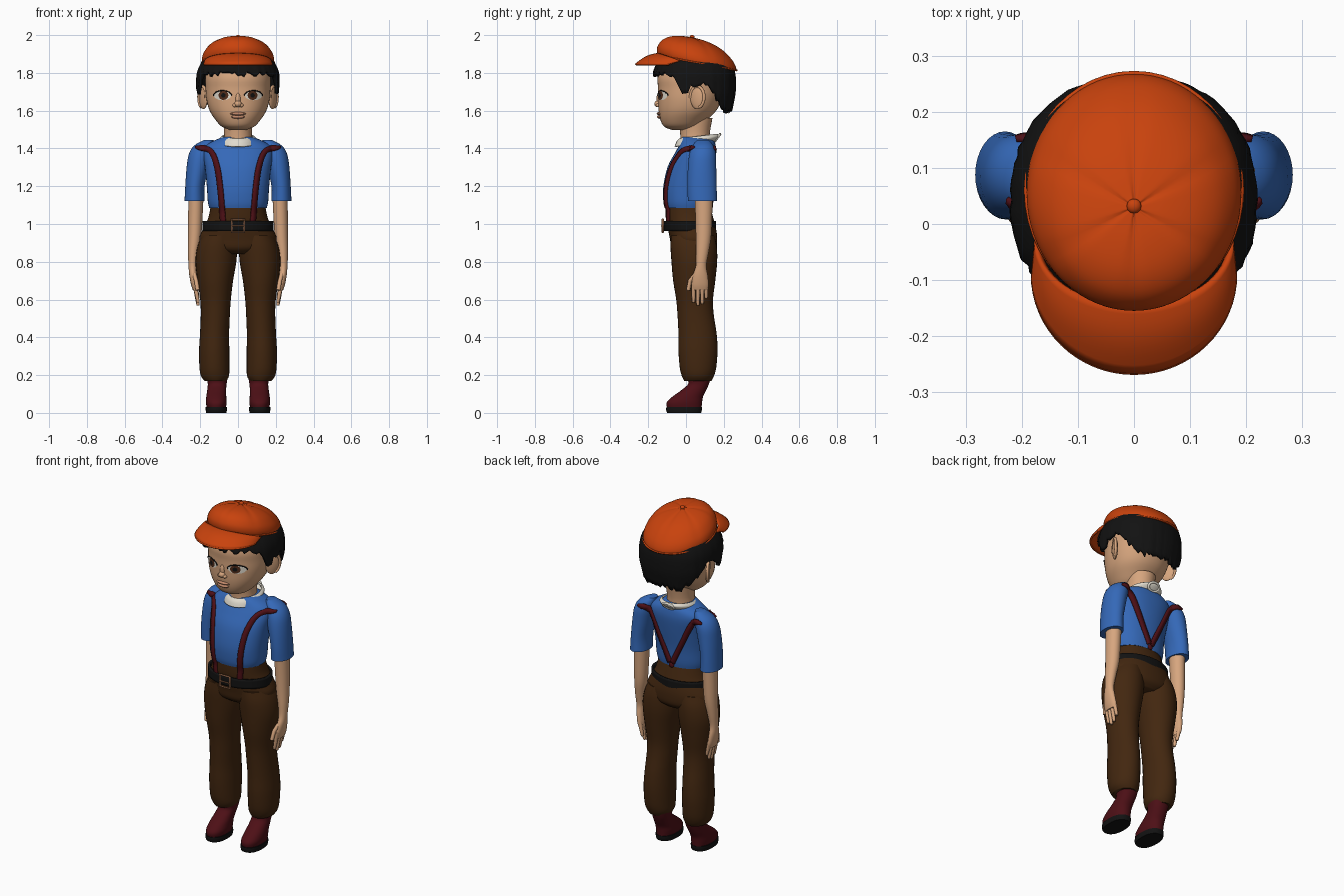
import bpy, math, random
from mathutils import Vector
from mathutils.bvhtree import BVHTree

random.seed(4)
if "Cube" in bpy.data.objects:
    bpy.data.objects.remove(bpy.data.objects["Cube"])


def material(name, *rgb):
    m = bpy.data.materials.new(name)
    m.use_nodes = True
    m.diffuse_color = (*rgb, 1)
    m.node_tree.nodes["Principled BSDF"].inputs["Base Color"].default_value = (*rgb, 1)
    return m


orange = material("orange cloth", .58, .055, .004)
skin = material("skin", .68, .38, .21)
black = material("black", .006, .006, .006)
blue = material("blue cloth", .035, .14, .48)
red = material("dark red leather", .075, .005, .008)
brown = material("brown cloth", .055, .02, .005)
white = material("off white", .75, .71, .62)
brass = material("brass", .36, .16, .08)
iris_brown = material("iris brown", .08, .025, .01)
lip = material("lip", .52, .24, .14)
SIDES = (("left", 1), ("right", -1))


def finish(name, mesh, mat, thick=0, offset=-1):
    mesh.materials.append(mat)
    mesh.shade_smooth()
    mesh.set_sharp_from_angle(angle=math.radians(50))
    ob = bpy.data.objects.new(name, mesh)
    bpy.context.collection.objects.link(ob)
    if thick:
        mod = ob.modifiers.new("thickness", "SOLIDIFY")
        mod.thickness, mod.offset = thick, offset
    return ob


def grid(name, rows, mat, closed=False, caps=False, thick=0, offset=-1):
    """Skin rows of points with quads."""
    n = len(rows[0])
    faces = []
    for r in range(len(rows) - 1):
        for i in range(n if closed else n - 1):
            j = (i + 1) % n
            faces.append((r * n + i, r * n + j, r * n + n + j, r * n + n + i))
    if caps:
        faces.append(tuple(reversed(range(n))))
        faces.append(tuple(range(len(rows) * n - n, len(rows) * n)))
    mesh = bpy.data.meshes.new(name)
    mesh.from_pydata([p for row in rows for p in row], [], faces)
    return finish(name, mesh, mat, thick, offset)


def smooth(keys, steps=4):
    """Catmull-Rom interpolation through tuples."""
    keys = [Vector(k) for k in keys]
    out = []
    for i in range(len(keys) - 1):
        a, b, c, d = keys[max(i - 1, 0)], keys[i], keys[i + 1], keys[min(i + 2, len(keys) - 1)]
        for s in range(steps):
            t = s / steps
            out.append(b + (c - a) * (t / 2) + (2 * a - 5 * b + 4 * c - d) * (t * t / 2)
                       + (3 * b - a - 3 * c + d) * (t ** 3 / 2))
    return out + [keys[-1]]


def power(v, p):
    return math.copysign(abs(v) ** p, v)


def loft(name, rings, mat, side=1, n=32, p=1, shear=0, caps=True, thick=0):
    """Rings are (height, centre x, half width, front y, back y)."""
    rows = []
    for z, cx, hw, yf, yb in smooth(rings):
        row = []
        for i in range(n):
            a = math.tau * i / n
            y = (yf + yb) / 2 + (yb - yf) / 2 * power(math.sin(a), p)
            row.append((cx * side + hw * power(math.cos(a), p), y, z + shear * (y - .06)))
        rows.append(row)
    return grid(name, rows, mat, True, caps, thick)


def tube(name, pts, r, mat, closed=False):
    cu = bpy.data.curves.new(name, "CURVE")
    cu.dimensions, cu.bevel_depth, cu.bevel_resolution, cu.use_fill_caps = "3D", r, 3, True
    sp = cu.splines.new("POLY")
    sp.points.add(len(pts) - 1)
    for q, co in zip(sp.points, pts):
        q.co = (*co, 1)
    sp.use_cyclic_u = closed
    cu.materials.append(mat)
    ob = bpy.data.objects.new(name, cu)
    bpy.context.collection.objects.link(ob)


def ball(name, loc, scale, mat, turn=0):
    bpy.ops.mesh.primitive_uv_sphere_add(segments=24, ring_count=14, location=loc, rotation=(0, 0, turn))
    ob = bpy.context.object
    ob.name, ob.scale = name, scale
    ob.data.materials.append(mat)
    ob.data.shade_smooth()


def projector(obs, direction):
    """Return a function giving the surface y at a given x and z."""
    trees = [BVHTree.FromPolygons([v.co for v in o.data.vertices],
                                  [f.vertices for f in o.data.polygons]) for o in obs]

    def at(x, z):
        hits = [t.ray_cast(Vector((x, -direction, z)), Vector((0, direction, 0)))[0] for t in trees]
        ys = [h.y for h in hits if h]
        return (min(ys) if direction > 0 else max(ys)) if ys else .09
    return at


# Head and neck
head = loft("head", [(1.497, 0, .04, -.07, .03), (1.515, 0, .085, -.115, .07), (1.55, 0, .118, -.135, .11),
                     (1.6, 0, .15, -.145, .16), (1.66, 0, .167, -.148, .19), (1.72, 0, .172, -.148, .21),
                     (1.78, 0, .172, -.15, .22), (1.85, 0, .15, -.12, .2), (1.91, 0, .09, -.05, .14)],
            skin, n=48, p=.93)
loft("neck", [(1.4, 0, .085, -.03, .13), (1.47, 0, .073, -.03, .125), (1.56, 0, .08, -.04, .14)], skin)
face_y = projector([head], 1)


def face_disc(name, x, z, rx, rz, lift, mat):
    rows = []
    for k in (.02, .35, .7, 1):
        ring = [(x + rx * k * math.cos(math.tau * i / 24), z + rz * k * math.sin(math.tau * i / 24)) for i in range(24)]
        rows.append([(u, face_y(u, w) - lift, w) for u, w in ring])
    grid(name, rows, mat, True)


for label, s in SIDES:
    face_disc(label + "_eye_white", s * .082, 1.68, .045, .025, .003, white)
    face_disc(label + "_iris", s * .077, 1.681, .026, .024, .005, iris_brown)
    face_disc(label + "_pupil", s * .077, 1.681, .012, .012, .007, black)
    lid = [(s * (.082 + .048 * math.cos(a)), 1.679 + .027 * math.sin(a)) for a in (math.pi * i / 12 for i in range(13))]
    tube(label + "_lashes", [(x, face_y(x, z) - .003, z) for x, z in lid], .003, black)
    ball(label + "_ear", (s * .183, .06, 1.67), (.014, .042, .062), skin, -.5 * s)
    arc = [math.radians(d) for d in range(-70, 200, 15)]
    tube(label + "_ear_rim", [(s * (.188 + .02 * math.cos(a)), .06 + .036 * math.cos(a), 1.672 + .057 * math.sin(a))
                              for a in arc], .008, skin)
    ball(label + "_nostril", (s * .017, -.148, 1.628), (.012, .012, .01), skin)
ball("nose_tip", (0, -.15, 1.636), (.019, .018, .017), skin)
ball("nose_bridge", (0, -.143, 1.66), (.014, .014, .035), skin)
ball("upper_lip", (0, -.139, 1.584), (.042, .016, .009), lip)
ball("lower_lip", (0, -.137, 1.567), (.036, .017, .01), lip)

# Hair with a ragged lower edge
edge = [(0, 1.79), (45, 1.79), (64, 1.77), (73, 1.69), (80, 1.69), (88, 1.735), (108, 1.735),
        (122, 1.67), (145, 1.6), (180, 1.61)]


def hair_edge(deg):
    for (a, u), (b, w) in zip(edge, edge[1:]):
        if deg <= b:
            return u + (w - u) * (deg - a) / (b - a)


columns = []
for i in range(96):
    a = math.tau * i / 96
    low = hair_edge(math.degrees(min(a, math.tau - a))) + random.uniform(-.014, .014)
    lump = random.uniform(.98, 1.01)
    col = []
    for k in range(11):
        z = 1.89 + (low - 1.89) * k / 10
        f = 1 - .3 * (max(z - 1.77, 0) / .12) ** 2 - max(1.7 - z, 0)
        f *= 1 + (lump - 1) * k / 10
        col.append((.203 * f * power(math.sin(a), .9), .043 - .204 * f * power(math.cos(a), .9), z))
    columns.append(col)
grid("hair", list(zip(*columns)), black, True, thick=.018, offset=-1)

# Cap: sheared dome with seams, rim, visor and button
dome = [(0, 1), (.025, 1.005), (.055, .95), (.09, .8), (.115, .58), (.129, .3), (.133, .02)]
crown = loft("cap_crown", [(1.85 + h, 0, .19 * s, .06 - .03 * h / .133 - .208 * s, .06 - .03 * h / .133 + .208 * s)
                           for h, s in dome], orange, n=72, shear=-.19)
for v in crown.data.vertices:
    a = math.atan2(v.co.y - .03, v.co.x)
    v.co.z -= .003 * abs(math.sin(3 * a)) ** 16
rim = [(.191 * math.cos(math.tau * i / 48), .06 + .208 * math.sin(math.tau * i / 48)) for i in range(48)]
tube("cap_rim", [(x, y, 1.853 - .19 * (y - .06)) for x, y in rim], .005, orange, True)
ball("cap_button", (0, .032, 1.99), (.013, .013, .01), orange)
visor = []
for k in range(9):
    t, row = k / 8, []
    for i in range(33):
        a = math.pi * i / 32
        c, s = math.cos(a), math.sin(a)
        inner = Vector((.172 * c, -.03 - .115 * s, 1.862 + .038 * s))
        outer = Vector((.178 * c, -.09 - .173 * s, 1.846))
        point = inner.lerp(outer, t)
        point.z += .012 * s * math.sin(math.pi * t)
        row.append(point)
    visor.append(row)
grid("cap_visor", visor, orange, thick=.012, offset=0)
tube("visor_edge", visor[-1], .006, orange)

# Shirt
shirt = [loft("shirt_body", [(1.085, 0, .152, -.113, .13), (1.12, 0, .16, -.12, .135), (1.2, 0, .165, -.12, .14),
                             (1.3, 0, .175, -.098, .153), (1.37, 0, .185, -.062, .16), (1.41, 0, .175, -.04, .158),
                             (1.44, 0, .13, -.03, .15), (1.46, 0, .08, -.025, .13)], blue, n=48, p=.9)]
for label, s in SIDES:
    shirt.append(loft(label + "_sleeve", [(1.122, .23, .053, .01, .165), (1.2, .228, .051, .008, .162),
                                          (1.3, .214, .058, .01, .16), (1.37, .2, .06, .018, .158),
                                          (1.415, .182, .05, .035, .145), (1.445, .155, .025, .06, .12)], blue, s))

# Neckerchief with a loop at the back
loft("neckerchief", [(1.425, 0, .103, -.06, .155), (1.45, 0, .1, -.05, .18), (1.465, 0, .085, -.035, .165)],
     white, shear=.12, caps=False, thick=.008)
loop = [math.tau * i / 16 for i in range(16)]
tube("neckerchief_loop", [(.035 * math.cos(a), .165 + .015 * math.sin(a), 1.455 + .02 * math.sin(a)) for a in loop],
     .007, white, True)

# Trousers
waist = loft("trouser_waist", [(.84, 0, .1, -.04, .13), (.87, 0, .18, -.075, .16), (.92, 0, .205, -.085, .165),
                               (.97, 0, .187, -.095, .16), (1.03, 0, .158, -.107, .145), (1.1, 0, .144, -.108, .125)],
             brown, n=48, p=.93)
for label, s in SIDES:
    loft(label + "_trouser_leg", [(.17, .12, .058, -.01, .135), (.195, .122, .074, -.022, .148),
                                  (.24, .125, .079, -.033, .16), (.33, .126, .08, -.04, .167),
                                  (.42, .124, .077, -.04, .162), (.52, .12, .077, -.045, .147),
                                  (.6, .119, .081, -.052, .143), (.7, .12, .094, -.068, .155),
                                  (.8, .117, .108, -.077, .165), (.88, .11, .105, -.082, .163),
                                  (.94, .1, .09, -.08, .15)], brown, s)

# Belt and buckle
loft("belt", [(z, 0, .188, -.117, .16) for z in (.963, 1.016)], black, n=48, caps=False, thick=.012)
tube("buckle_frame", [(x, -.123, z) for x, z in ((-.033, .957), (.033, .957), (.033, 1.025), (-.033, 1.025))],
     .006, brass, True)
tube("buckle_prong", [(-.033, -.128, .99), (.033, -.128, .99)], .004, brass)

# Braces laid over the shirt and waist
front_y = projector(shirt + [waist], 1)
back_y = projector(shirt + [waist], -1)


def brace(name, path, side, surface, lift):
    pts = smooth(path, 10)
    left, right = [], []
    for i, q in enumerate(pts):
        d = (pts[min(i + 1, len(pts) - 1)] - pts[max(i - 1, 0)]).normalized() * min(.014, .004 + i * .002)
        for row, k in ((left, 1), (right, -1)):
            x, z = (q.x - k * d.y) * side, q.y + k * d.x
            row.append((x, surface(x, z) + lift, z))
    grid(name, [left, right], red, thick=.012, offset=0)


for label, s in SIDES:
    brace(label + "_front_brace", [(.225, 1.405), (.15, 1.39), (.115, 1.32), (.095, 1.2), (.078, 1.0)], s, front_y, -.004)
    brace(label + "_back_brace", [(.21, 1.4), (.145, 1.385), (.07, 1.24), (.008, 1.11)], s, back_y, .004)
ball("brace_button", (0, back_y(0, 1.1) + .003, 1.095), (.016, .007, .016), red)

# Arms, hands and boots
for label, s in SIDES:
    loft(label + "_arm", [(.65, .225, .014, .035, .115), (.68, .23, .019, .03, .12), (.73, .237, .021, .037, .115),
                          (.78, .24, .022, .052, .108), (.85, .237, .028, .053, .12), (.93, .23, .035, .052, .133),
                          (1.03, .226, .038, .05, .138), (1.16, .222, .04, .045, .142)], skin, s, 24)
    for name, y, tip in (("index", .04, .585), ("middle", .063, .57), ("ring", .086, .578), ("little", .107, .605)):
        loft(label + "_" + name + "_finger", [(tip, .212, .004, y - .004, y + .004), (tip + .01, .213, .009, y - .009, y + .009),
                                              (.69, .23, .012, y - .012, y + .012)], skin, s, 12)
    tube(label + "_thumb", [(s * .232, .05, .735), (s * .222, .022, .7), (s * .214, .012, .65)], .011, skin)
    loft(label + "_boot", [(.025, .115, .05, -.1, .082), (.055, .115, .055, -.102, .085), (.085, .115, .053, -.073, .09),
                           (.12, .113, .05, -.025, .107), (.155, .11, .05, .012, .122), (.195, .11, .057, .0, .135)],
         red, s, p=.9)
    loft(label + "_boot_sole", [(0, .115, .054, -.1, .08), (.015, .115, .056, -.105, .084), (.03, .115, .056, -.104, .084)],
         black, s, p=.85)
